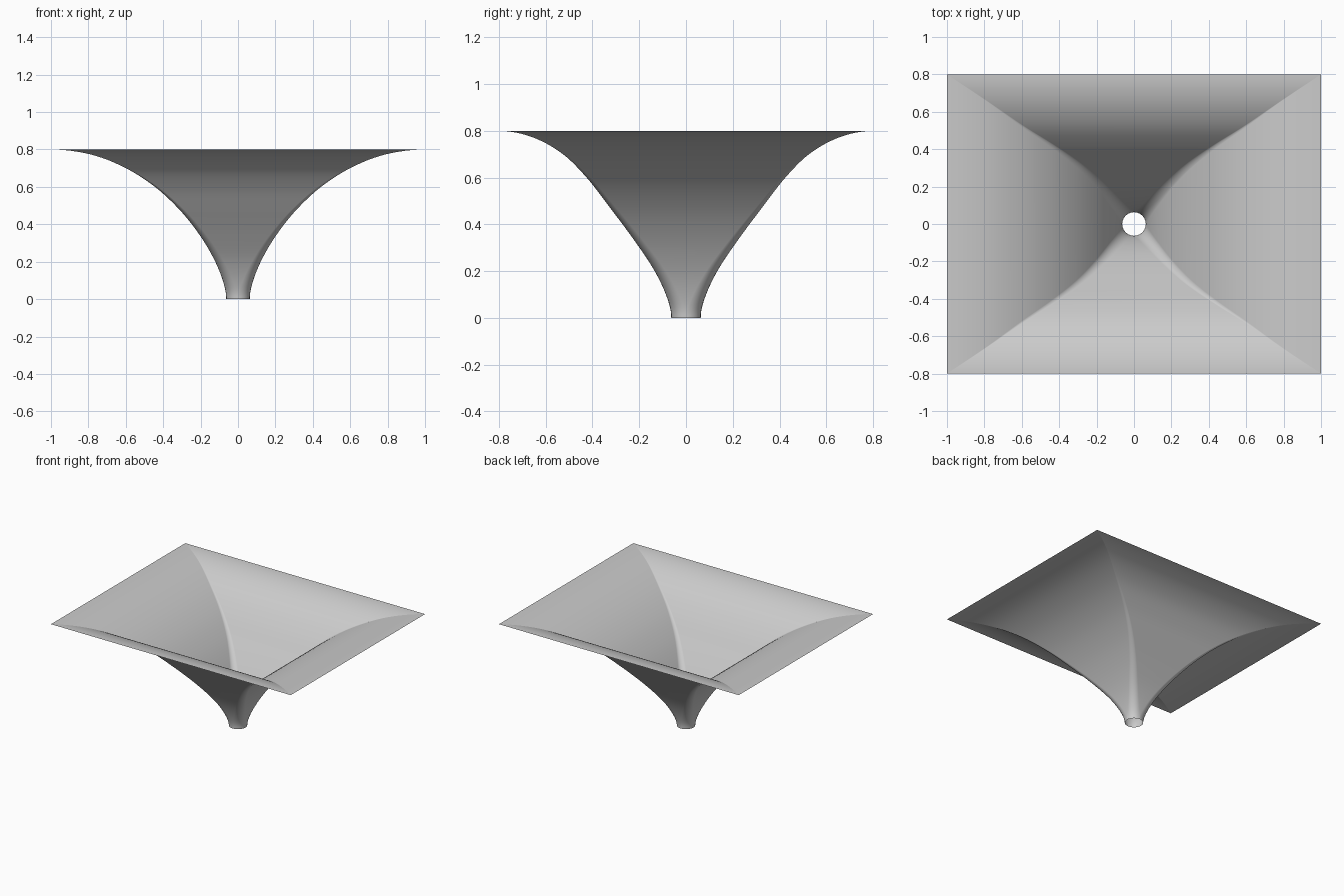
import bpy, bmesh, math
from mathutils import Vector

cube = bpy.data.objects.get("Cube")
if cube:
    bpy.data.objects.remove(cube)

HEIGHT, NECK = 0.8, 0.063
STEPS, CORNER = 6, 6

# Flare profile: half width, half depth, height
profile = [Vector(p) for p in (
    (NECK, NECK, 0), (0.079, 0.083, 0.092), (0.126, 0.139, 0.209),
    (0.204, 0.228, 0.341), (0.31, 0.328, 0.475), (0.444, 0.425, 0.6),
    (0.605, 0.53, 0.703), (0.79, 0.66, 0.774), (1, 0.8, HEIGHT))]


def flare_points():
    """Smooth curve through the profile: upright at the neck, level at the rim."""
    first, last = profile[1].copy(), 2 * profile[-1] - profile[-2]
    first.z, last.z = -first.z, profile[-2].z
    pts = [first] + profile + [last]
    for i in range(1, len(pts) - 2):
        a, b, c, d = pts[i - 1:i + 3]
        for s in range(STEPS):
            t = s / STEPS
            yield 0.5 * (2 * b + (c - a) * t + (2 * a - 5 * b + 4 * c - d) * t ** 2
                         + (3 * b - a - 3 * c + d) * t ** 3)
    yield profile[-1]


def rounded_ring(bm, p):
    """Rectangle whose corners go from a full circle at the neck to sharp at the rim."""
    r = max(NECK * (1 - p.z / HEIGHT), 0.001)
    ring = []
    for q, (sx, sy) in enumerate(((1, 1), (-1, 1), (-1, -1), (1, -1))):
        for k in range(CORNER + 1):
            ang = (q + k / CORNER) * math.pi / 2
            ring.append(bm.verts.new((sx * (p.x - r) + r * math.cos(ang),
                                      sy * (p.y - r) + r * math.sin(ang), p.z)))
    return ring


# Open funnel skin
bm = bmesh.new()
rings = [rounded_ring(bm, p) for p in flare_points()]
for low, high in zip(rings, rings[1:]):
    n = len(low)
    for i in range(n):
        j = (i + 1) % n
        bm.faces.new((low[i], low[j], high[j], high[i]))
bmesh.ops.remove_doubles(bm, verts=bm.verts[:], dist=0.00001)
mesh = bpy.data.meshes.new("funnel_canopy")
bm.to_mesh(mesh)
bm.free()
funnel = bpy.data.objects.new("funnel_canopy", mesh)
bpy.context.collection.objects.link(funnel)

# Plain grey material
grey = bpy.data.materials.new("light_grey")
grey.use_nodes = True
colour = (0.6, 0.6, 0.6, 1)
grey.diffuse_color = colour
grey.node_tree.nodes["Principled BSDF"].inputs["Base Color"].default_value = colour
mesh.materials.append(grey)

# Smooth panels with crisp ridges
bpy.ops.object.select_all(action='DESELECT')
funnel.select_set(True)
bpy.context.view_layer.objects.active = funnel
bpy.ops.object.shade_smooth_by_angle(angle=math.radians(35))
weighted = funnel.modifiers.new("panel_normals", 'WEIGHTED_NORMAL')
weighted.keep_sharp = True
